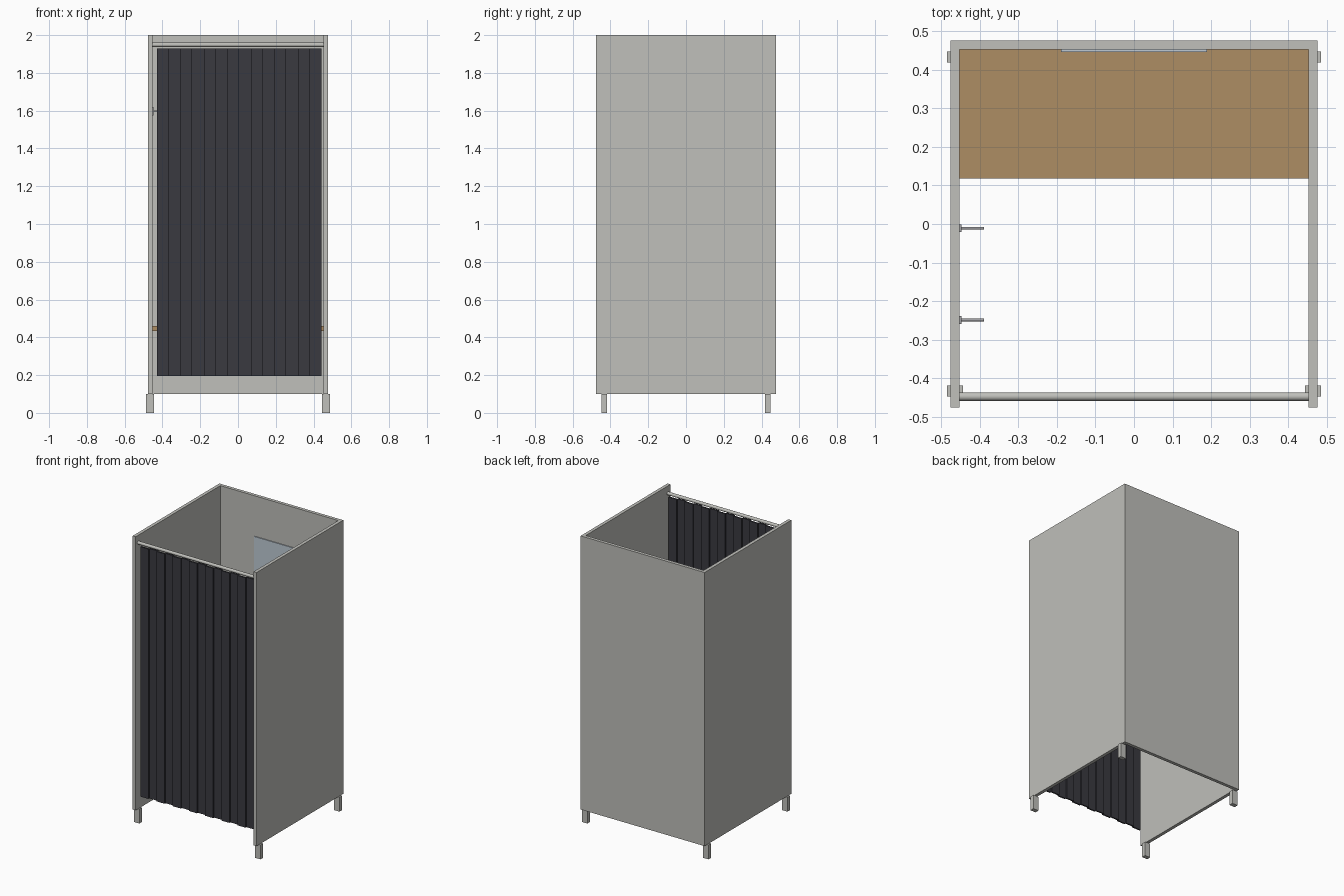
import bpy
from math import pi

cube = bpy.data.objects.get("Cube")
if cube:
    bpy.data.objects.remove(cube, do_unlink=True)


def material(name, srgb):
    m = bpy.data.materials.new(name)
    m.use_nodes = True
    col = [(c / 255) ** 2.2 for c in srgb] + [1]
    m.diffuse_color = col
    m.node_tree.nodes["Principled BSDF"].inputs["Base Color"].default_value = col
    return m


PANEL = material("warm grey laminate", (190, 190, 185))
WOOD = material("wood", (172, 140, 100))
CLOTH = material("dark cloth", (60, 60, 66))
GLASS = material("mirror glass", (190, 202, 212))
METAL = material("grey metal", (160, 160, 163))


def box(name, x, y, z, mat):
    """Box from (low, high) pairs on each axis."""
    spans = (x, y, z)
    bpy.ops.mesh.primitive_cube_add(size=1, location=[(a + b) / 2 for a, b in spans])
    ob = bpy.context.object
    ob.name = name
    ob.scale = [b - a for a, b in spans]
    bpy.ops.object.transform_apply(location=False, rotation=False, scale=True)
    ob.data.materials.append(mat)
    return ob


def rod(name, x0, x1, y, z, radius, sides, mat):
    """Round bar running along x."""
    bpy.ops.mesh.primitive_cylinder_add(vertices=sides, radius=radius, depth=x1 - x0,
                                        location=((x0 + x1) / 2, y, z), rotation=(0, pi / 2, 0))
    ob = bpy.context.object
    ob.name = name
    bpy.ops.object.shade_smooth_by_angle()
    ob.data.materials.append(mat)
    return ob


W, T = 0.476, 0.023          # half width and panel thickness
IN = W - T

# Walls
box("back_panel", (-IN, IN), (IN, W), (0.1, 2), PANEL)
for side, s in (("left", 1), ("right", -1)):
    box(side + "_panel", sorted((s * IN, s * W)), (-W, W), (0.1, 2), PANEL)
    # Feet straddling the bottom edge of each side wall
    for end, e in (("front", -1), ("back", 1)):
        box(f"{end}_{side}_foot", sorted((s * 0.444, s * 0.486)),
            sorted((e * 0.419, e * 0.448)), (0, 0.1), PANEL)

# Bench and mirror on the back wall
box("bench_seat", (-IN, IN), (0.118, IN), (0.434, 0.461), WOOD)
box("mirror", (-0.19, 0.19), (IN - 0.006, IN), (0.55, 1.72), GLASS)

# Curtain rail and pleated curtain
RAIL_Y = -0.448
rod("curtain_rail", -IN, IN, RAIL_Y, 1.949, 0.011, 24, PANEL)
PLEATS, START, END = 14, -0.43, 0.441
step = (END - START) / PLEATS
for i in range(PLEATS):
    y = RAIL_Y + (0.005 if i % 2 else -0.005)
    x = START + i * step
    box(f"curtain_pleat_{i + 1}", (x, x + step), (y - 0.005, y + 0.005), (0.195, 1.93), CLOTH)

# Coat hooks on the right wall
for i, y in enumerate((-0.249, -0.011)):
    box(f"hook_plate_{i + 1}", (-IN, -IN + 0.005), (y - 0.01, y + 0.01), (1.575, 1.62), METAL)
    rod(f"hook_pin_{i + 1}", -IN, -0.39, y, 1.598, 0.0035, 12, METAL)
